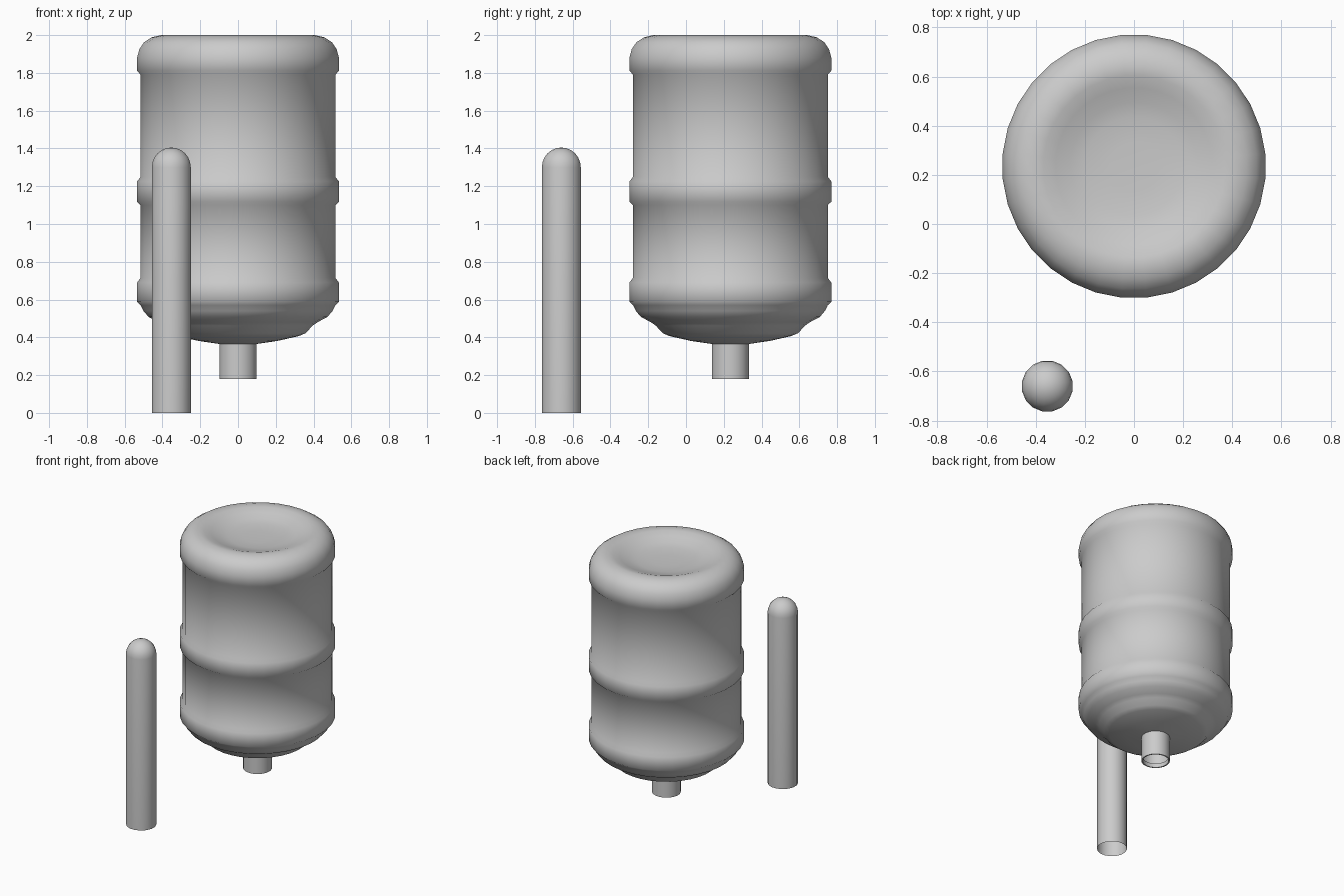
import bpy
import bmesh
from math import cos, sin, pi, radians

if "Cube" in bpy.data.objects:
    bpy.data.objects.remove(bpy.data.objects["Cube"])


def lathe(name, profile, sides, location, sharp_angle=50):
    """Revolve (radius, z) points about z; radius 0 makes a pole."""
    bm = bmesh.new()
    rings = []
    for r, z in profile:
        if r == 0:
            rings.append([bm.verts.new((0, 0, z))] * sides)
        else:
            angles = [2 * pi * (i + 0.5) / sides for i in range(sides)]
            rings.append([bm.verts.new((r * cos(a), r * sin(a), z)) for a in angles])
    for lower, upper in zip(rings, rings[1:]):
        for i in range(sides):
            j = (i + 1) % sides
            corners = dict.fromkeys((lower[i], lower[j], upper[j], upper[i]))
            bm.faces.new(list(corners))
    mesh = bpy.data.meshes.new(name)
    bm.to_mesh(mesh)
    bm.free()
    obj = bpy.data.objects.new(name, mesh)
    obj.location = location
    bpy.context.collection.objects.link(obj)
    bpy.ops.object.select_all(action='DESELECT')
    obj.select_set(True)
    bpy.context.view_layer.objects.active = obj
    bpy.ops.object.shade_smooth_by_angle(angle=radians(sharp_angle))
    return obj


BODY, BAND = 0.518, 0.537


def band(bottom, top):
    """Raised hoop with small bevelled steps."""
    return [(BODY, bottom), (BAND, bottom + 0.018), (BAND, top - 0.025), (BODY, top)]


# Upside-down water bottle: open neck, shoulder, hoops and dished base on top
neck = [(0.088, 0.21), (0.09, 0.18), (0.099, 0.18), (0.099, 0.365)]
shoulder = [(0.21, 0.381), (0.325, 0.407), (0.36, 0.422), (0.397, 0.462),
            (0.423, 0.48), (0.476, 0.508), (0.503, 0.54)]
top = [(BODY, 1.79), (BAND, 1.812), (BAND, 1.88), (0.525, 1.925), (0.50, 1.962),
       (0.46, 1.988), (0.41, 2.0), (0.37, 1.995), (0.32, 1.978), (0.26, 1.957),
       (0.20, 1.945), (0.10, 1.94), (0, 1.94)]
lathe("water_bottle",
      neck + shoulder + band(0.57, 0.715) + band(1.10, 1.25) + top,
      32, (0, 0.235, 0))

# Free-standing tube of stacked cups, open below with a domed end
R, SPRING = 0.105, 1.30
dome = [(R * cos(t * pi / 12), SPRING + R * sin(t * pi / 12)) for t in range(6)]
lathe("cup_tube", [(R, 0)] + dome + [(0, SPRING + R)], 16, (-0.353, -0.66, 0))
